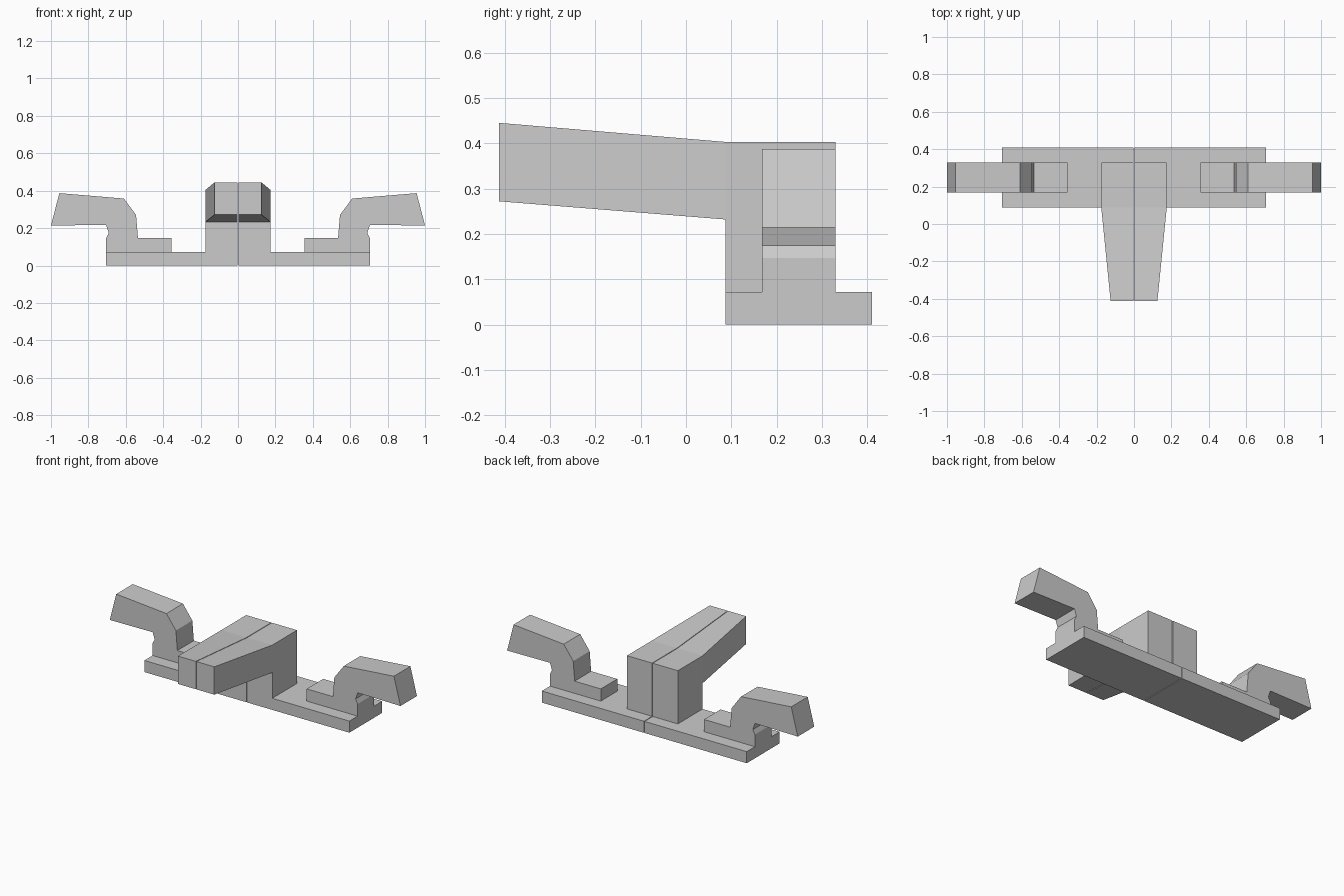
import bpy

if "Cube" in bpy.data.objects:
    bpy.data.objects.remove(bpy.data.objects["Cube"])

GAP = 0.002  # half of the narrow seam on the centre line


def loft(name, sections):
    """Skin a list of equal-sized rings, cap both ends, mirror across x."""
    n = len(sections[0])
    verts = [p for ring in sections for p in ring]
    faces = [tuple(range(n)), tuple(reversed(range(len(verts) - n, len(verts))))]
    for r in range(len(sections) - 1):
        a, b = r * n, (r + 1) * n
        for i in range(n):
            j = (i + 1) % n
            faces.append((a + j, a + i, b + i, b + j))
    mesh = bpy.data.meshes.new(name)
    mesh.from_pydata(verts, [], faces)
    mesh.update()
    obj = bpy.data.objects.new(name, mesh)
    bpy.context.collection.objects.link(obj)
    mirror = obj.modifiers.new("Mirror", 'MIRROR')
    mirror.use_mirror_merge = False
    return obj


def extrude_y(name, profile, y0, y1):
    """Extrude an x-z profile (counter-clockwise seen from the front)."""
    return loft(name, [[(x, y, z) for x, z in profile] for y in (y0, y1)])


def rect(x, y, z0, z1):
    return [(GAP, y, z0), (x, y, z0), (x, y, z1), (GAP, y, z1)]


# Base plate
loft("base_plate", [rect(0.705, 0.087, 0, 0.072), rect(0.705, 0.41, 0, 0.072)])

# Centre post
loft("centre_post", [rect(0.175, 0.087, 0.072, 0.403),
                     rect(0.175, 0.33, 0.072, 0.403)])

# Tapered spout reaching forward from the post
loft("front_spout", [rect(0.125, -0.412, 0.272, 0.445),
                     rect(0.175, 0.087, 0.232, 0.403)])

# Side handles: foot, neck with a small notch, and outward grip
handle = [(0.355, 0.072), (0.705, 0.072), (0.705, 0.147), (0.691, 0.175),
          (0.705, 0.217), (1.0, 0.214), (0.955, 0.387), (0.61, 0.358),
          (0.545, 0.27), (0.535, 0.148), (0.355, 0.148)]
extrude_y("side_handle", handle, 0.168, 0.33)
